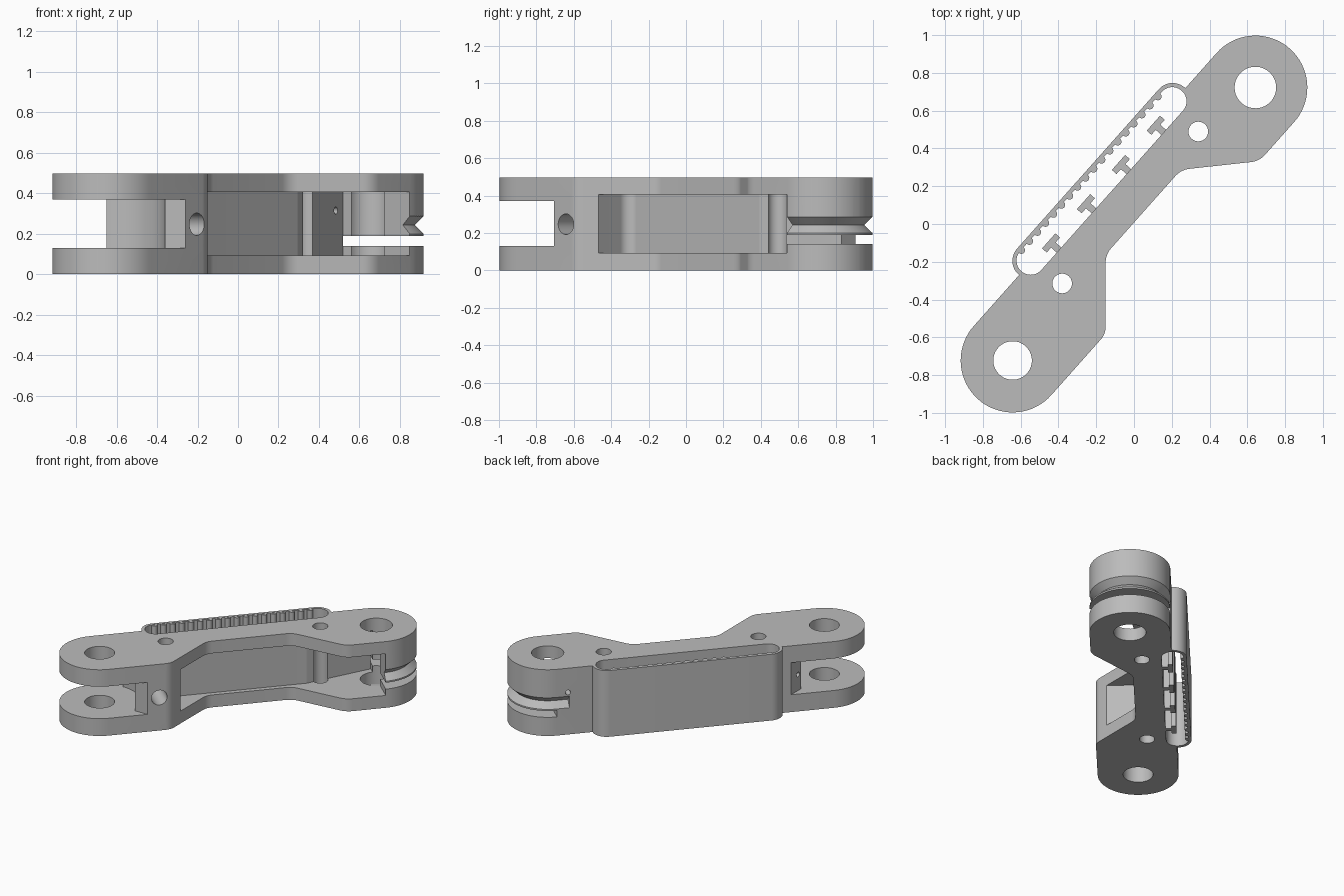
import bpy, bmesh, math
from mathutils import Vector, Matrix

if "Cube" in bpy.data.objects:
    bpy.data.objects.remove(bpy.data.objects["Cube"], do_unlink=True)

ANGLE = math.radians(48.35)   # the link lies diagonally; parts are built along x, then turned
H = 0.497
END = 0.967                   # distance of each pivot from the middle
R = 0.275                     # half width of the link

grey = bpy.data.materials.new("plain grey")
grey.use_nodes = True
grey.diffuse_color = (0.5, 0.5, 0.5, 1)
grey.node_tree.nodes["Principled BSDF"].inputs["Base Color"].default_value = (0.5, 0.5, 0.5, 1)


def make(name, bm):
    bmesh.ops.recalc_face_normals(bm, faces=bm.faces)
    mesh = bpy.data.meshes.new(name)
    bm.to_mesh(mesh)
    bm.free()
    mesh.materials.append(grey)
    obj = bpy.data.objects.new(name, mesh)
    bpy.context.collection.objects.link(obj)
    return obj


def prism(name, pts, z0, z1):
    bm = bmesh.new()
    face = bm.faces.new([bm.verts.new((p[0], p[1], z0)) for p in pts])
    top = bmesh.ops.extrude_face_region(bm, geom=[face])
    verts = [v for v in top["geom"] if isinstance(v, bmesh.types.BMVert)]
    bmesh.ops.translate(bm, verts=verts, vec=(0, 0, z1 - z0))
    return make(name, bm)


def rounded(corners):
    """Polygon of (x, y, radius) corners, each replaced by a fillet arc."""
    out = []
    for i, (x, y, r) in enumerate(corners):
        p = Vector((x, y))
        a = (Vector(corners[i - 1][:2]) - p).normalized()
        b = (Vector(corners[(i + 1) % len(corners)][:2]) - p).normalized()
        if r == 0:
            out.append(p)
            continue
        half = a.angle(b) / 2
        centre = p + (a + b).normalized() * (r / math.sin(half))
        start = p + a * (r / math.tan(half)) - centre
        sweep = start.angle_signed(p + b * (r / math.tan(half)) - centre)
        steps = max(4, int(abs(sweep) / 0.09))
        for k in range(steps + 1):
            out.append(centre + Matrix.Rotation(-sweep * k / steps, 2) @ start)
    return out


def box(x0, x1, y0, y1, r=0):
    return rounded([(x0, y0, r), (x1, y0, r), (x1, y1, r), (x0, y1, r)])


def cylinder(name, centre, r, depth, axis=(0, 0, 1), segments=40):
    bm = bmesh.new()
    turn = Vector(axis).to_track_quat("Z", "Y").to_matrix().to_4x4()
    bmesh.ops.create_cone(bm, cap_ends=True, segments=segments, radius1=r, radius2=r,
                          depth=depth, matrix=Matrix.Translation(centre) @ turn)
    return make(name, bm)


def combine(target, tool, operation="DIFFERENCE"):
    mod = target.modifiers.new(tool.name, "BOOLEAN")
    mod.operation, mod.object, mod.solver = operation, tool, "EXACT"
    bpy.context.view_layer.objects.active = target
    bpy.ops.object.modifier_apply(modifier=mod.name)
    bpy.data.objects.remove(tool, do_unlink=True)


# Main link with rounded ends and a waist on one side
link = prism("link_body", rounded([
    (-END - R, R, R), (-END - R, -R, R), (-0.535, -R, 0.1), (-0.22, 0.005, 0.11),
    (0.38, 0.005, 0.12), (0.69, -R, 0.12), (END + R, -R, R), (END + R, R, R)]), 0, H)

# Hollow grip pad on the other side
combine(link, prism("pad_shell", box(-0.606, 0.718, 0.18, 0.376, 0.097), 0, H), "UNION")
combine(link, prism("pad_slot", box(-0.583, 0.695, 0.205, 0.355, 0.0745), -0.1, 0.6))

# Open recess behind the waist
combine(link, prism("waist_recess", rounded([
    (-0.45, -0.4, 0), (END, -0.4, 0), (END, 0.165, 0), (0.49, 0.04, 0.05),
    (-0.45, 0.04, 0.06)]), 0.093, 0.405))

# Fork gap with a round relief for the neighbouring link
pivot = Vector((-0.645, -0.72))
gap = [Vector((-0.65, -0.1))]
for k in range(25):
    t = math.radians(91 - 88 * k / 24)
    gap.append(pivot + 0.285 * Vector((math.cos(t), math.sin(t))))
gap += [Vector(p) for p in ((0, -0.705), (0, -1.3), (-1.3, -1.3), (-1.3, -0.1))]
to_link = Matrix.Rotation(-ANGLE, 2)
combine(link, prism("fork_gap", [to_link @ p for p in gap], 0.13, 0.37))

# Flat slot through the drum end
combine(link, prism("drum_slot", box(END, 1.4, -0.4, 0.4), 0.14, 0.188))

# V groove around the drum end
path = [(Vector((0.88, R)), Vector((0, 1)))]
for k in range(37):
    t = math.pi / 2 - math.pi * k / 36
    d = Vector((math.cos(t), math.sin(t)))
    path.append((Vector((END, 0)) + R * d, d))
path.append((Vector((0.95, -R)), Vector((0, -1))))
bm = bmesh.new()
rings = []
for p, d in path:
    rings.append([bm.verts.new((*(p + d * off), z))
                  for off, z in ((0.01, 0.19), (-0.045, 0.243), (0.01, 0.296))])
for a, b in zip(rings, rings[1:]):
    for i in range(3):
        j = (i + 1) % 3
        bm.faces.new((a[i], a[j], b[j], b[i]))
bm.faces.new(rings[0])
bm.faces.new(rings[-1])
combine(link, make("cable_groove", bm))

# Pivot holes and pin holes
for x, y, r in ((-END, 0, 0.102), (END, 0, 0.11), (-0.488, 0.075, 0.052), (0.592, 0.071, 0.052)):
    combine(link, cylinder("hole", (x, y, 0.25), r, 1, segments=48))

# Side bore and fine cable holes
combine(link, cylinder("side_bore", (-0.615, -0.15, 0.247), 0.055, 0.5, (0, 1, 0)))
along = to_link @ Vector((1, 0))
entry = to_link @ Vector((-0.57, -0.4))
combine(link, cylinder("fork_cable_hole", (*entry, 0.25), 0.018, 0.22, (*along, 0), 16))
combine(link, cylinder("drum_cable_hole", (0.89, 0.22, 0.315), 0.018, 0.22, (0, 1, 0), 16))

parts = [link]

# Ridges on the inside of the pad wall
for i in range(18):
    parts.append(cylinder("pad_ridge", (-0.5 + i * 0.064, 0.354, H / 2), 0.02, H - 0.004,
                          segments=16))

# T shaped anchors standing in the pad slot
for i in range(4):
    x = -0.367 + i * 0.278
    outline = [(x - 0.018, 0.195), (x + 0.018, 0.195), (x + 0.018, 0.245), (x + 0.053, 0.245),
               (x + 0.053, 0.278), (x - 0.053, 0.278), (x - 0.053, 0.245), (x - 0.018, 0.245)]
    parts.append(prism("pad_anchor", outline, 0.002, 0.42))

# Turn everything into place and shade
bpy.ops.object.select_all(action="DESELECT")
for obj in parts:
    obj.rotation_euler.z = ANGLE
    obj.select_set(True)
bpy.context.view_layer.objects.active = link
bpy.ops.object.shade_smooth_by_angle(angle=math.radians(30))
